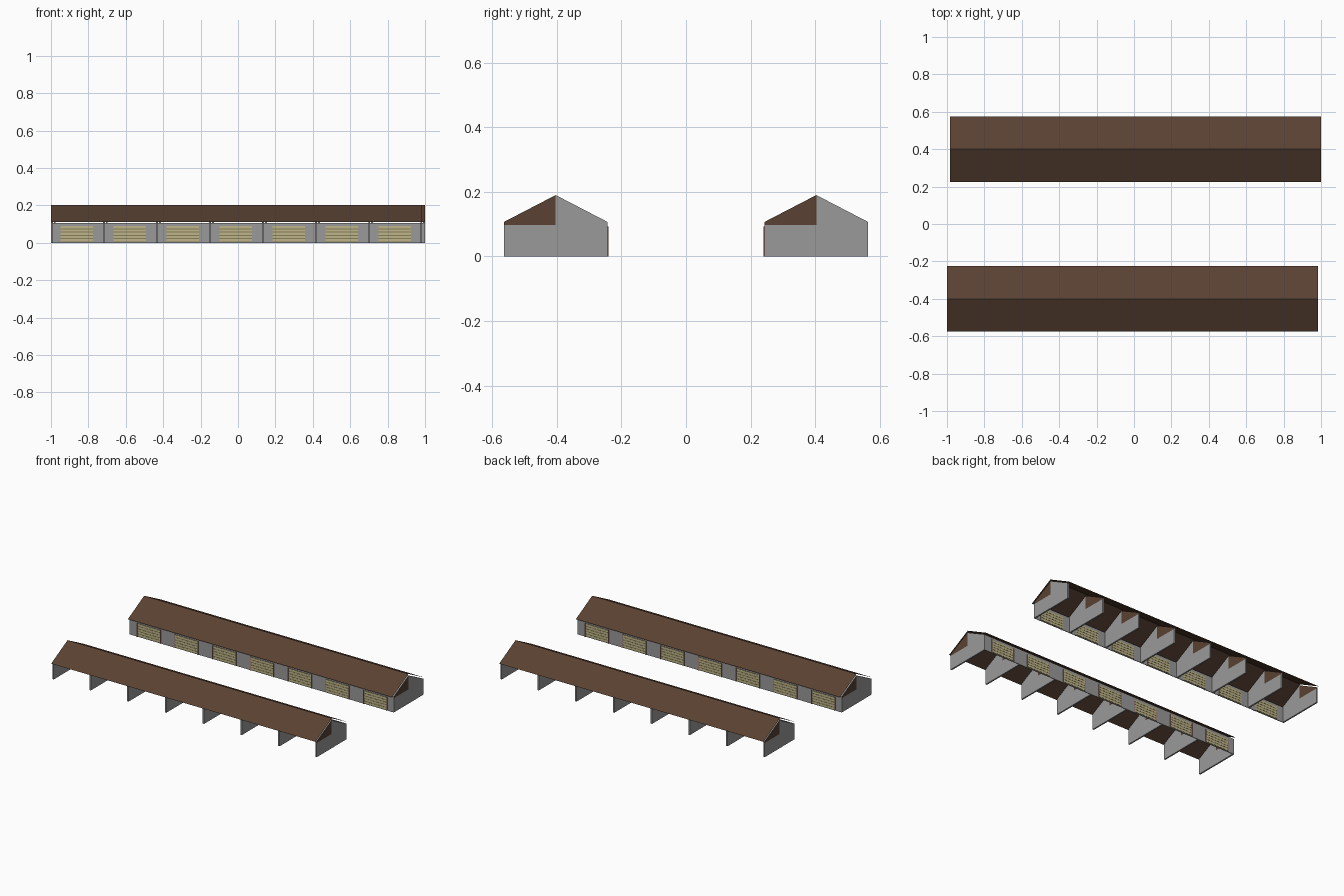
import bpy, bmesh
from mathutils import Matrix
from math import pi

cube = bpy.data.objects.get("Cube")
if cube:
    bpy.data.objects.remove(cube, do_unlink=True)


def material(name, rgb):
    m = bpy.data.materials.new(name)
    m.use_nodes = True
    m.diffuse_color = (*rgb, 1)
    m.node_tree.nodes["Principled BSDF"].inputs["Base Color"].default_value = (*rgb, 1)
    return m


GRAY = material("concrete gray", (0.32, 0.32, 0.32))
BROWN = material("roof brown", (0.10, 0.053, 0.032))
STRAW = material("pale straw", (0.52, 0.46, 0.25))
OLIVE = material("dark straw", (0.24, 0.21, 0.10))
ROSE = material("muted rose", (0.35, 0.17, 0.16))

X0, X1 = -1.0, 0.985                    # shed ends
Y_OPEN, Y_RIDGE, Y_WALL = -0.563, -0.403, -0.243
EAVE, PEAK, SPLIT = 0.107, 0.19, 0.097
BAYS, THICK = 7, 0.01
PITCH = (X1 - X0) / BAYS
TURN = Matrix.Rotation(pi, 4, 'Z')


def add_object(name, bm, mats):
    """Place one mesh in the front shed and its half-turned twin in the back shed."""
    mesh = bpy.data.meshes.new(name)
    bm.to_mesh(mesh)
    bm.free()
    for m in mats:
        mesh.materials.append(m)
    for side in ("front", "back"):
        ob = bpy.data.objects.new(side + "_" + name, mesh)
        if side == "back":
            ob.matrix_world = TURN
        bpy.context.collection.objects.link(ob)


def box(bm, x, y, z, index=0):
    """Add a box spanning three (low, high) ranges."""
    ranges = (x, y, z)
    centre = Matrix.Translation([(a + b) / 2 for a, b in ranges])
    scale = Matrix.Diagonal([b - a for a, b in ranges] + [1])
    made = bmesh.ops.create_cube(bm, size=1, matrix=centre @ scale)
    for f in {f for v in made["verts"] for f in v.link_faces}:
        f.material_index = index


# Roof: two thin slopes with a small overhang
bm = bmesh.new()
rows = [[bm.verts.new((x, y, z)) for x in (X0, X1)]
        for y, z in ((-0.576, 0.11), (-0.4, 0.202), (-0.225, 0.11))]
for a, b in zip(rows, rows[1:]):
    bm.faces.new((a[0], a[1], b[1], b[0]))
add_object("roof", bm, [BROWN])

# Gabled partitions: one half of each gable is brown
for i in range(BAYS + 1):
    x = min(max(X0 + i * PITCH - THICK / 2, X0), X1 - THICK)
    bm = bmesh.new()
    columns = [[bm.verts.new((x, y, z)) for z in (0, SPLIT, top)]
               for y, top in ((Y_OPEN, EAVE), (Y_RIDGE, PEAK), (Y_WALL, EAVE))]
    for a, b in zip(columns, columns[1:]):
        for k in range(2):
            bm.faces.new((a[k], b[k], b[k + 1], a[k + 1]))
    out = bmesh.ops.extrude_face_region(bm, geom=bm.faces[:], use_keep_orig=True)
    moved = [g for g in out["geom"] if isinstance(g, bmesh.types.BMVert)]
    bmesh.ops.translate(bm, verts=moved, vec=(THICK, 0, 0))
    bmesh.ops.recalc_face_normals(bm, faces=bm.faces)
    for f in bm.faces:
        c, nx = f.calc_center_median(), f.normal.x
        if abs(nx) > 0.9 and c.z > SPLIT:
            outside = (i == BAYS and nx > 0) or (i == 0 and nx < 0)
            left_half = (c.y - Y_RIDGE) * nx < 0
            f.material_index = int(left_half == outside)
    add_object(f"partition_{i + 1}", bm, [GRAY, BROWN])

# Long wall facing the yard
bm = bmesh.new()
box(bm, (X0, X1), (Y_WALL - 0.004, Y_WALL), (0, EAVE))
add_object("long_wall", bm, [GRAY])

# Slatted straw panels on both faces of the wall, with slim jambs outside
SLATS = 5
for i in range(BAYS):
    mid = X0 + (i + 0.5) * PITCH - 0.004
    x = (mid - 0.087, mid + 0.087)
    bm = bmesh.new()
    box(bm, x, (Y_WALL - 0.006, Y_WALL + 0.002), (0.004, 0.091), 1)
    step = 0.087 / SLATS
    for k in range(SLATS):
        z = 0.004 + k * step
        box(bm, x, (Y_WALL - 0.007, Y_WALL + 0.003), (z + 0.003, z + step - 0.002), 0)
    for edge in x:
        box(bm, (edge - 0.002, edge + 0.002), (Y_WALL, Y_WALL + 0.004), (0, 0.093), 2)
    add_object(f"straw_panel_{i + 1}", bm, [STRAW, OLIVE, ROSE])
